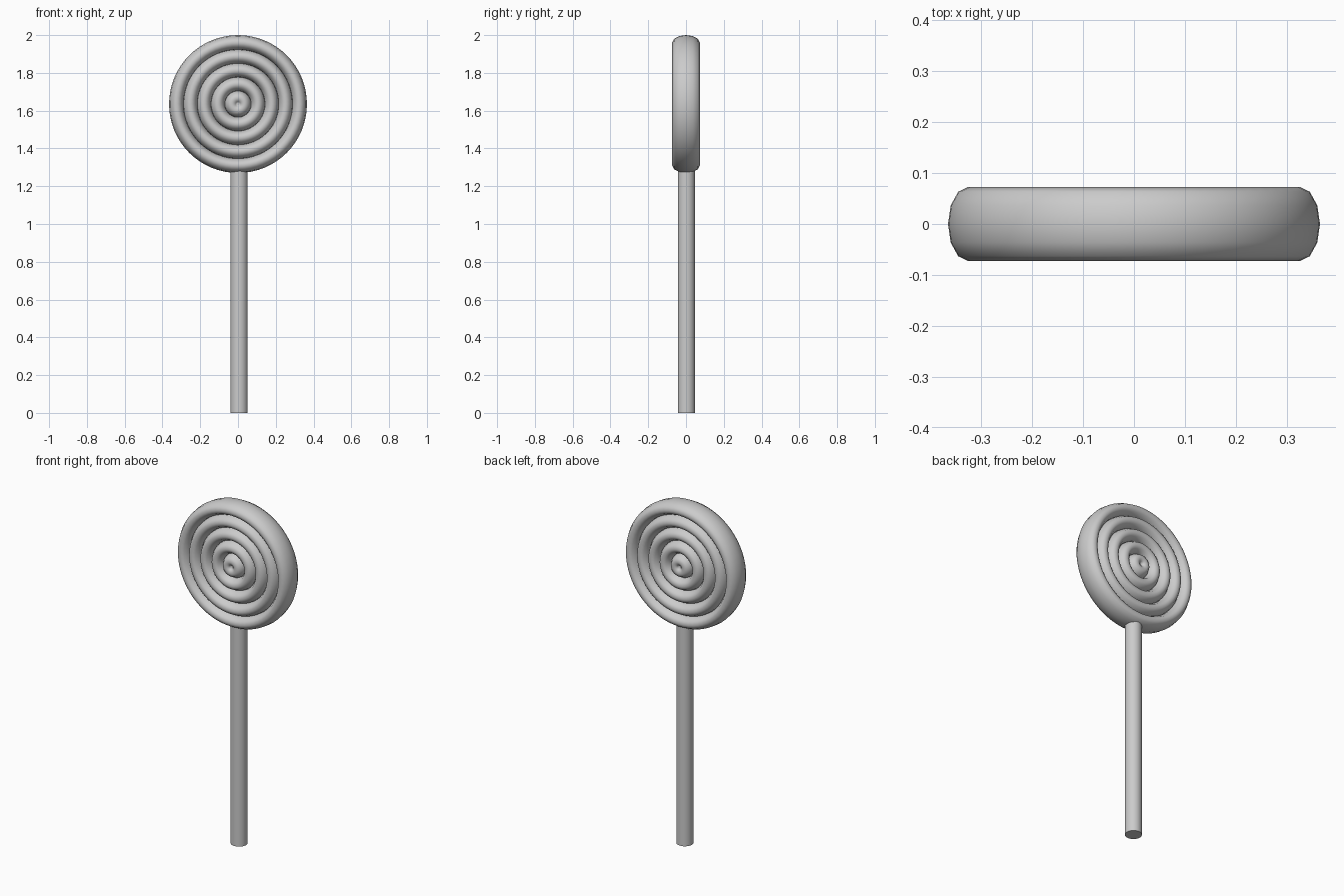
import bpy
import math

cube = bpy.data.objects.get("Cube")
if cube:
    bpy.data.objects.remove(cube, do_unlink=True)

# One plain grey for everything
grey = bpy.data.materials.new("light_grey")
grey.use_nodes = True
colour = (0.6, 0.6, 0.6, 1)
grey.diffuse_color = colour
grey.node_tree.nodes["Principled BSDF"].inputs["Base Color"].default_value = colour

CENTRE_Z = 1.635     # middle of the candy disc
TUBE = 0.04          # radial half width of a ring
HALF_DEPTH = 0.073   # half thickness of the disc
STEP = 0.073         # spacing between rings


def finish(name):
    obj = bpy.context.object
    obj.name = name
    obj.data.materials.append(grey)
    return obj


# Candy disc: five nested rings with a tall oval cross-section
for i in range(5):
    bpy.ops.mesh.primitive_torus_add(
        major_radius=0.325 - STEP * i, minor_radius=TUBE,
        major_segments=64, minor_segments=12,
        location=(0, 0, CENTRE_Z), rotation=(math.pi / 2, 0, 0))
    ring = finish(f"candy_ring_{i + 1}")
    ring.scale.z = HALF_DEPTH / TUBE
    bpy.ops.object.transform_apply(location=False, rotation=True, scale=True)
    bpy.ops.object.shade_smooth()

# Stick, its top buried in the outer ring
STICK_TOP = 1.315
bpy.ops.mesh.primitive_cylinder_add(
    vertices=32, radius=0.0455, depth=STICK_TOP,
    location=(0.006, 0.002, STICK_TOP / 2))
finish("stick")
bpy.ops.object.shade_smooth_by_angle(angle=math.radians(40))
